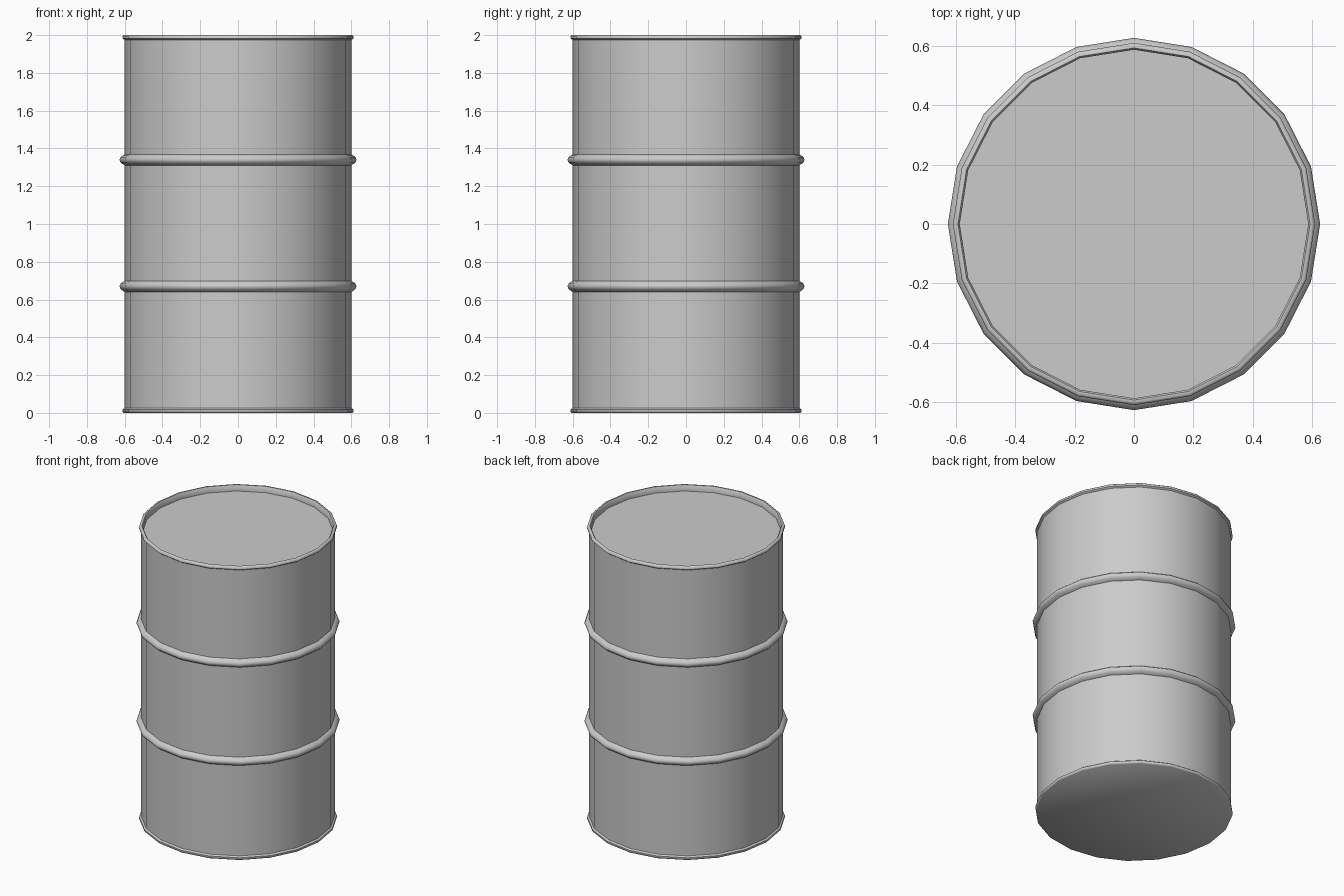
import bpy, bmesh, math

if "Cube" in bpy.data.objects:
    bpy.data.objects.remove(bpy.data.objects["Cube"])

SIDES = 20
R = 0.60


def rib(z):
    # rounded hoop bulging out of the wall
    return [(R, z - 0.029), (0.609, z - 0.024), (0.622, z - 0.014), (0.628, z),
            (0.622, z + 0.014), (0.609, z + 0.024), (R, z + 0.029)]


def lathe(name, profile, angle):
    # revolve (radius, z) points; a zero radius closes the end with a fan
    bm = bmesh.new()
    rings = []
    for r, z in profile:
        if r == 0:
            rings.append([bm.verts.new((0, 0, z))] * SIDES)
        else:
            rings.append([bm.verts.new((r * math.cos(math.tau * i / SIDES),
                                        r * math.sin(math.tau * i / SIDES), z))
                          for i in range(SIDES)])
    for a, b in zip(rings, rings[1:]):
        for i in range(SIDES):
            j = (i + 1) % SIDES
            bm.faces.new(dict.fromkeys([a[i], a[j], b[j], b[i]]))
    bmesh.ops.recalc_face_normals(bm, faces=bm.faces)
    mesh = bpy.data.meshes.new(name)
    bm.to_mesh(mesh)
    bm.free()
    ob = bpy.data.objects.new(name, mesh)
    bpy.context.collection.objects.link(ob)
    bpy.ops.object.select_all(action='DESELECT')
    bpy.context.view_layer.objects.active = ob
    ob.select_set(True)
    bpy.ops.object.shade_smooth_by_angle(angle=math.radians(angle))
    return ob


# flat base and bottom bead
base = [(0, 0), (0.604, 0), (0.611, 0.006), (0.611, 0.018), (R, 0.026)]
# top bead, short inner wall and recessed lid
top = [(R, 1.974), (0.611, 1.982), (0.611, 1.994), (0.604, 2.0),
       (0.594, 2.0), (0.588, 1.992), (0.588, 1.96), (0, 1.96)]

# whole drum: base, wall with two hoops, rim and lid
lathe("drum", base + rib(0.67) + rib(1.34) + top, 50)
